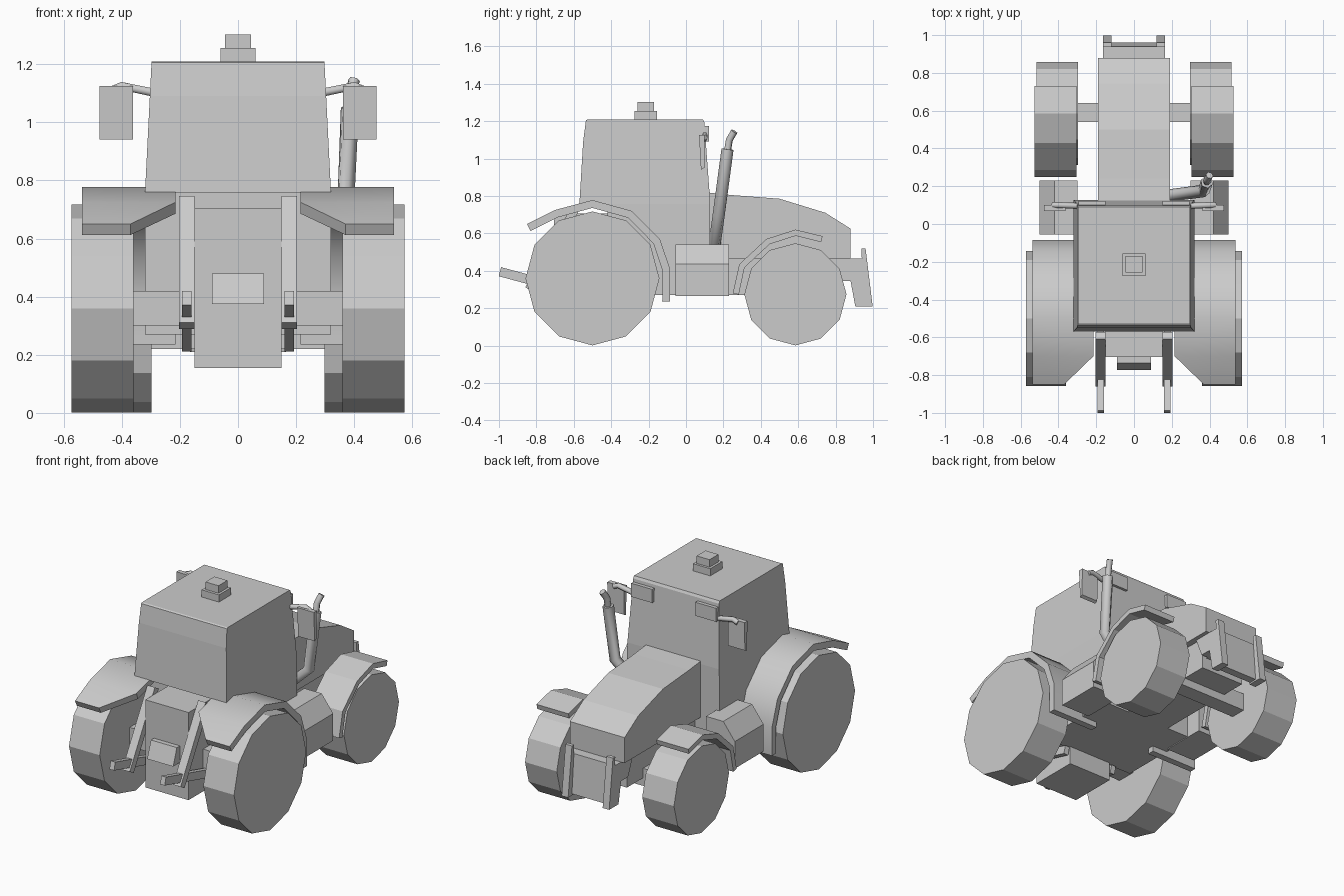
import bpy, bmesh, math
from mathutils import Vector

cube = bpy.data.objects.get("Cube")
if cube:
    bpy.data.objects.remove(cube, do_unlink=True)

grey = bpy.data.materials.new("plain_grey")
grey.use_nodes = True
grey.diffuse_color = (0.6, 0.6, 0.6, 1)
grey.node_tree.nodes["Principled BSDF"].inputs["Base Color"].default_value = (0.6, 0.6, 0.6, 1)


def finish(name, bm, mirror=False):
    """Turn a bmesh into an object, optionally mirrored across x."""
    bmesh.ops.recalc_face_normals(bm, faces=bm.faces[:])
    mesh = bpy.data.meshes.new(name)
    bm.to_mesh(mesh)
    bm.free()
    obj = bpy.data.objects.new(name, mesh)
    bpy.context.collection.objects.link(obj)
    mesh.materials.append(grey)
    if mirror:
        obj.modifiers.new("Mirror", 'MIRROR').use_mirror_merge = False
    return obj


def prism(name, profile, x0, x1, mirror=False):
    """Extrude a (y, z) profile from x0 to x1; either may be a function of z."""
    bm = bmesh.new()
    at = lambda x, z: x(z) if callable(x) else x
    ends = [[bm.verts.new((at(x, z), y, z)) for y, z in profile] for x in (x0, x1)]
    n = len(profile)
    for ring in ends:
        bm.faces.new(ring)
    for i in range(n):
        j = (i + 1) % n
        bm.faces.new((ends[0][i], ends[0][j], ends[1][j], ends[1][i]))
    return finish(name, bm, mirror)


def box(name, x, y, z, mirror=False):
    return prism(name, [(y[0], z[0]), (y[1], z[0]), (y[1], z[1]), (y[0], z[1])], *x, mirror)


def beam(name, x, start, end, thick):
    """Sloping mirrored bar in the yz plane."""
    a, b = Vector(start), Vector(end)
    d = (b - a).normalized()
    n = Vector((-d.y, d.x)) * thick / 2
    return prism(name, [a + n, b + n, b - n, a - n], *x, True)


def fender(name, path, thick, x_out):
    """Bent strip over a wheel; path holds (y, z, inner x)."""
    bm = bmesh.new()
    pts = [Vector(p[:2]) for p in path]
    rings = []
    for i, p in enumerate(pts):
        d = (pts[min(i + 1, len(pts) - 1)] - pts[max(i - 1, 0)]).normalized()
        q = p + Vector((d.y, -d.x)) * thick
        x_in = path[i][2]
        rings.append([bm.verts.new((x, v.x, v.y)) for x, v in
                      ((x_in, p), (x_out, p), (x_out, q), (x_in, q))])
    for a, b in zip(rings, rings[1:]):
        for k in range(4):
            m = (k + 1) % 4
            bm.faces.new((a[k], a[m], b[m], b[k]))
    bm.faces.new(rings[0])
    bm.faces.new(rings[-1])
    return finish(name, bm, True)


def pipe(name, points, radius, mirror=False):
    """Faceted tube along a path."""
    curve = bpy.data.curves.new(name, 'CURVE')
    curve.dimensions = '3D'
    curve.bevel_depth = radius
    curve.bevel_resolution = 1
    curve.use_fill_caps = True
    spline = curve.splines.new('POLY')
    spline.points.add(len(points) - 1)
    for sp, p in zip(spline.points, points):
        sp.co = (*p, 1)
    curve.materials.append(grey)
    obj = bpy.data.objects.new(name, curve)
    bpy.context.collection.objects.link(obj)
    if mirror:
        obj.modifiers.new("Mirror", 'MIRROR').use_mirror_merge = False
    return obj


def wheel(name, y, radius, z, x0, x1):
    ring = [(y + radius * math.sin(math.tau * i / 12), z - radius * math.cos(math.tau * i / 12))
            for i in range(12)]
    return prism(name, ring, x0, x1, True)


# Wheels and axles
wheel("rear_wheels", -0.5, 0.358, 0.359, 0.36, 0.573)
wheel("front_wheels", 0.585, 0.273, 0.274, 0.297, 0.517)
box("front_axle", (-0.32, 0.32), (0.54, 0.64), (0.22, 0.33))
box("rear_axle", (-0.38, 0.38), (-0.56, -0.44), (0.3, 0.42))

# Fenders
rear = fender("rear_fenders", [(-0.85, 0.65, 0.37), (-0.7, 0.725, 0.215), (-0.5, 0.778, 0.215),
                               (-0.29, 0.72, 0.215), (-0.14, 0.57, 0.215), (-0.085, 0.41, 0.215),
                               (-0.085, 0.235, 0.215)], 0.042, 0.537)
bpy.context.view_layer.objects.active = rear
rear.select_set(True)
bpy.ops.object.shade_smooth_by_angle(angle=math.radians(40))
rear.select_set(False)
fender("front_fenders", [(0.73, 0.585, 0.305), (0.585, 0.62, 0.305), (0.43, 0.57, 0.305),
                         (0.285, 0.435, 0.305), (0.25, 0.28, 0.305)][::-1], 0.033, 0.527)

# Cab with tapered sides, and the lower body beneath it
half = lambda z: 0.32 - 0.05 * (z - 0.757)
prism("cab", [(-0.57, 0.757), (-0.55, 1.09), (-0.535, 1.205), (-0.525, 1.21), (0.09, 1.21),
              (0.098, 1.195), (0.127, 0.8), (0.127, 0.757)], lambda z: -half(z), half)
box("lower_body", (-0.32, 0.32), (-0.42, 0.127), (0.27, 0.757))

# Roof beacon
box("beacon_base", (-0.06, 0.06), (-0.275, -0.155), (1.205, 1.255))
box("beacon_lamp", (-0.045, 0.045), (-0.258, -0.17), (1.255, 1.302))

# Cab work lights
box("work_lights", (0.15, 0.295), (0.09, 0.122), (1.09, 1.175), True)

# Mirrors on arms
prism("mirrors", [(0.08, 0.94), (0.098, 0.95), (0.1, 1.125), (0.07, 1.125)], 0.362, 0.477, True)
pipe("mirror_arms", [(0.28, 0.095, 1.1), (0.4, 0.1, 1.125), (0.43, 0.1, 1.112)], 0.016, True)

# Hood and engine block
prism("hood", [(0.1, 0.82), (0.24, 0.805), (0.5, 0.785), (0.745, 0.71), (0.88, 0.625),
               (0.88, 0.465), (0.1, 0.465)], -0.19, 0.19)
box("engine_block", (-0.15, 0.15), (0.1, 0.8), (0.27, 0.47))

# Front linkage
prism("front_bracket", [(0.75, 0.465), (0.94, 0.465), (0.96, 0.22), (0.91, 0.22),
                        (0.88, 0.345), (0.75, 0.345)], -0.12, 0.12)
prism("front_posts", [(0.76, 0.465), (0.94, 0.465), (0.937, 0.52), (0.96, 0.52), (0.998, 0.21),
                      (0.905, 0.21), (0.88, 0.345), (0.81, 0.345)], 0.12, 0.165, True)

# Side tanks with sloped shoulders
for side, label in ((1, "left"), (-1, "right")):
    bm = bmesh.new()
    section = [(0.3, 0.265), (0.5, 0.265), (0.5, 0.435), (0.42, 0.54), (0.3, 0.54)]
    face = bm.faces.new([bm.verts.new((side * x, -0.055, z)) for x, z in section])
    extruded = bmesh.ops.extrude_face_region(bm, geom=[face], use_keep_orig=True)
    bmesh.ops.translate(bm, vec=(0, 0.285, 0),
                        verts=[g for g in extruded["geom"] if isinstance(g, bmesh.types.BMVert)])
    finish(label + "_tank", bm)

# Exhaust
pipe("exhaust_stack", [(0.18, 0.15, 0.52), (0.37, 0.175, 0.7), (0.385, 0.222, 1.05)], 0.033)
pipe("exhaust_tip", [(0.385, 0.22, 1.03), (0.387, 0.232, 1.1), (0.4, 0.258, 1.145)], 0.02)

# Rear gearbox and hitch
box("gearbox", (-0.15, 0.15), (-0.705, -0.4), (0.155, 0.705))
prism("hitch_wedge", [(-0.7, 0.48), (-0.735, 0.48), (-0.772, 0.375), (-0.7, 0.375)], -0.09, 0.09)
beam("lift_struts", (0.15, 0.203), (-0.59, 0.735), (-0.84, 0.3), 0.045)
beam("lower_links", (0.16, 0.192), (-0.4, 0.235), (-0.995, 0.395), 0.05)
